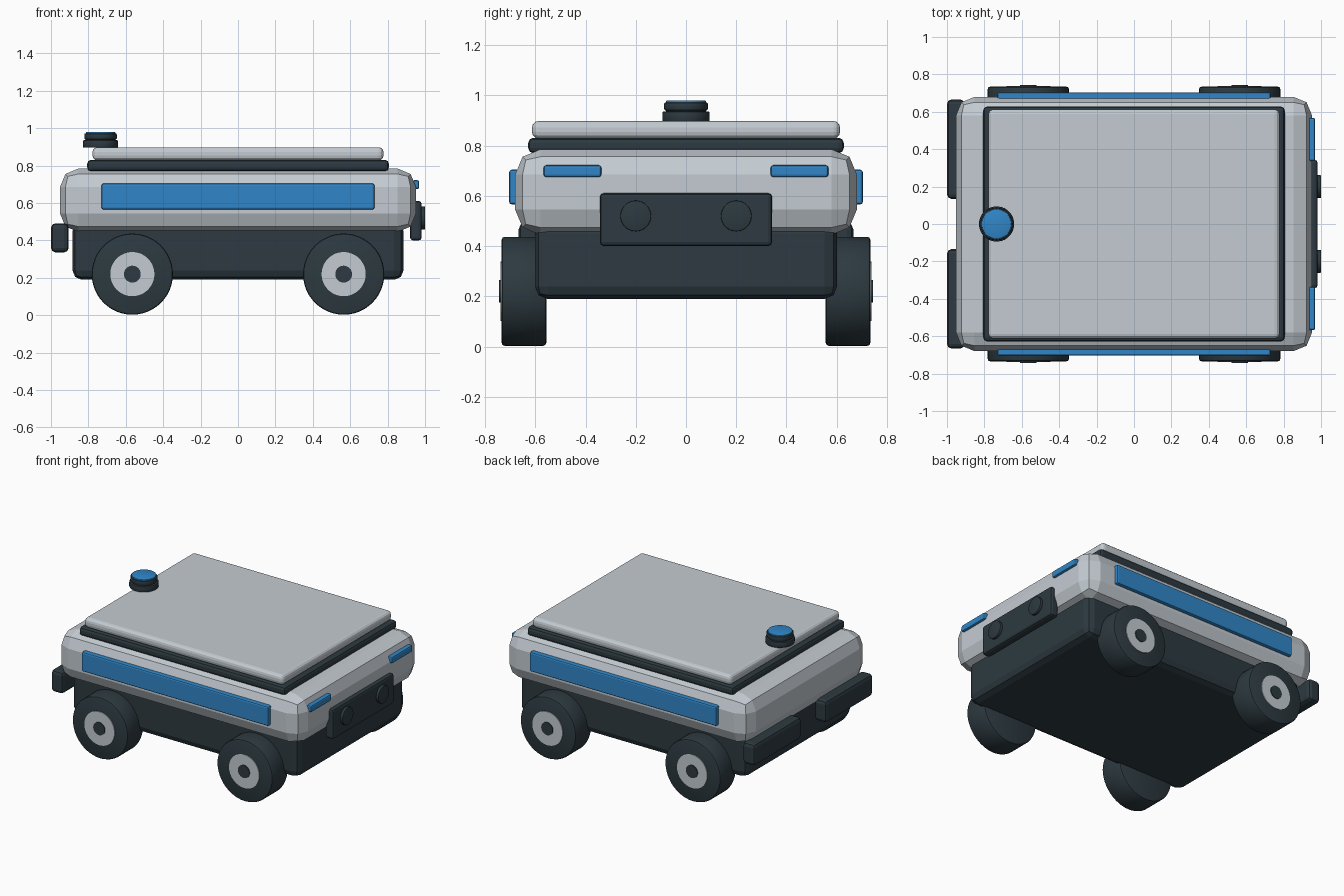
import bpy
import math

cube = bpy.data.objects.get("Cube")
if cube:
    bpy.data.objects.remove(cube, do_unlink=True)


def material(name, colour):
    m = bpy.data.materials.new(name)
    m.use_nodes = True
    m.diffuse_color = (*colour, 1)
    m.node_tree.nodes["Principled BSDF"].inputs["Base Color"].default_value = (*colour, 1)
    return m


GREY = material("light grey", (0.55, 0.60, 0.64))
DARK = material("dark slate", (0.026, 0.042, 0.052))
BLUE = material("accent blue", (0.03, 0.24, 0.58))


def finish(obj, name, mat, bevel, segments, smooth):
    obj.name = obj.data.name = name
    obj.data.materials.append(mat)
    if bevel:
        mod = obj.modifiers.new("rounded edges", "BEVEL")
        mod.width = bevel
        mod.segments = segments
        mod.limit_method = "ANGLE"
        mod.angle_limit = math.radians(40)
        bpy.ops.object.modifier_apply(modifier=mod.name)
    if smooth:
        bpy.ops.object.shade_smooth_by_angle(angle=math.radians(35))
    return obj


def box(name, mat, x, y, z, bevel=0.01, segments=2, smooth=False):
    """Rounded box given by its (low, high) extent on each axis."""
    lows, highs = zip(x, y, z)
    bpy.ops.mesh.primitive_cube_add(
        size=1, location=[(a + b) / 2 for a, b in zip(lows, highs)])
    obj = bpy.context.object
    obj.scale = [b - a for a, b in zip(lows, highs)]
    bpy.ops.object.transform_apply(location=False, rotation=False, scale=True)
    return finish(obj, name, mat, bevel, segments, smooth)


def disc(name, mat, centre, radius, depth, axis="Z", bevel=0.0):
    """Cylinder along one axis, smooth around the rim."""
    turn = {"X": (0, math.pi / 2, 0), "Y": (math.pi / 2, 0, 0), "Z": (0, 0, 0)}[axis]
    bpy.ops.mesh.primitive_cylinder_add(
        vertices=48, radius=radius, depth=depth, location=centre, rotation=turn)
    return finish(bpy.context.object, name, mat, bevel, 2, True)


# Body: dark chassis below, chamfered grey shell above
box("chassis", DARK, (-0.885, 0.885), (-0.602, 0.602), (0.19, 0.5), 0.05)
box("body_shell", GREY, (-0.952, 0.952), (-0.68, 0.68), (0.445, 0.785), 0.1)

# Roof: dark seal and grey cargo lid
box("lid_seal", DARK, (-0.806, 0.806), (-0.628, 0.628), (0.77, 0.831), 0.02)
box("cargo_lid", GREY, (-0.778, 0.778), (-0.613, 0.613), (0.828, 0.898), 0.026, 3)

# Roof sensor: stacked discs with a blue cap
SENSOR_X = -0.735
disc("sensor_base", DARK, (SENSOR_X, 0, 0.916), 0.094, 0.04, bevel=0.006)
disc("sensor_neck", DARK, (SENSOR_X, 0, 0.938), 0.08, 0.02)
disc("sensor_head", DARK, (SENSOR_X, 0, 0.956), 0.087, 0.032, bevel=0.006)
disc("sensor_cap", BLUE, (SENSOR_X, 0, 0.974), 0.079, 0.012, bevel=0.003)

# Camera panel on the leading end
box("camera_panel", DARK, (0.92, 0.982), (-0.343, 0.343), (0.4, 0.611), 0.016)

for side, label in ((-1, "right"), (1, "left")):
    def span(a, b):
        return sorted((side * a, side * b))

    # Long side stripes, lamps, lenses and bumpers
    box(label + "_side_stripe", BLUE, (-0.73, 0.73), span(0.65, 0.704), (0.566, 0.704))
    box(label + "_lamp", BLUE, (0.93, 0.969), span(0.337, 0.567), (0.675, 0.722))
    disc(label + "_lens", DARK, (0.985, side * 0.2, 0.52), 0.061, 0.03, "X", 0.003)
    box(label + "_bumper", DARK, (-1.0, -0.905), span(0.134, 0.666), (0.336, 0.492), 0.025)

    # Wheels with grey hub plate and dark centre cap
    for x, end in ((-0.565, "trailing"), (0.565, "leading")):
        part = label + "_" + end
        disc(part + "_wheel", DARK, (x, side * 0.645, 0.22), 0.217, 0.178, "Y", 0.012)
        disc(part + "_hub", GREY, (x, side * 0.72, 0.22), 0.118, 0.038, "Y")
        disc(part + "_hub_cap", DARK, (x, side * 0.73, 0.22), 0.045, 0.029, "Y")
